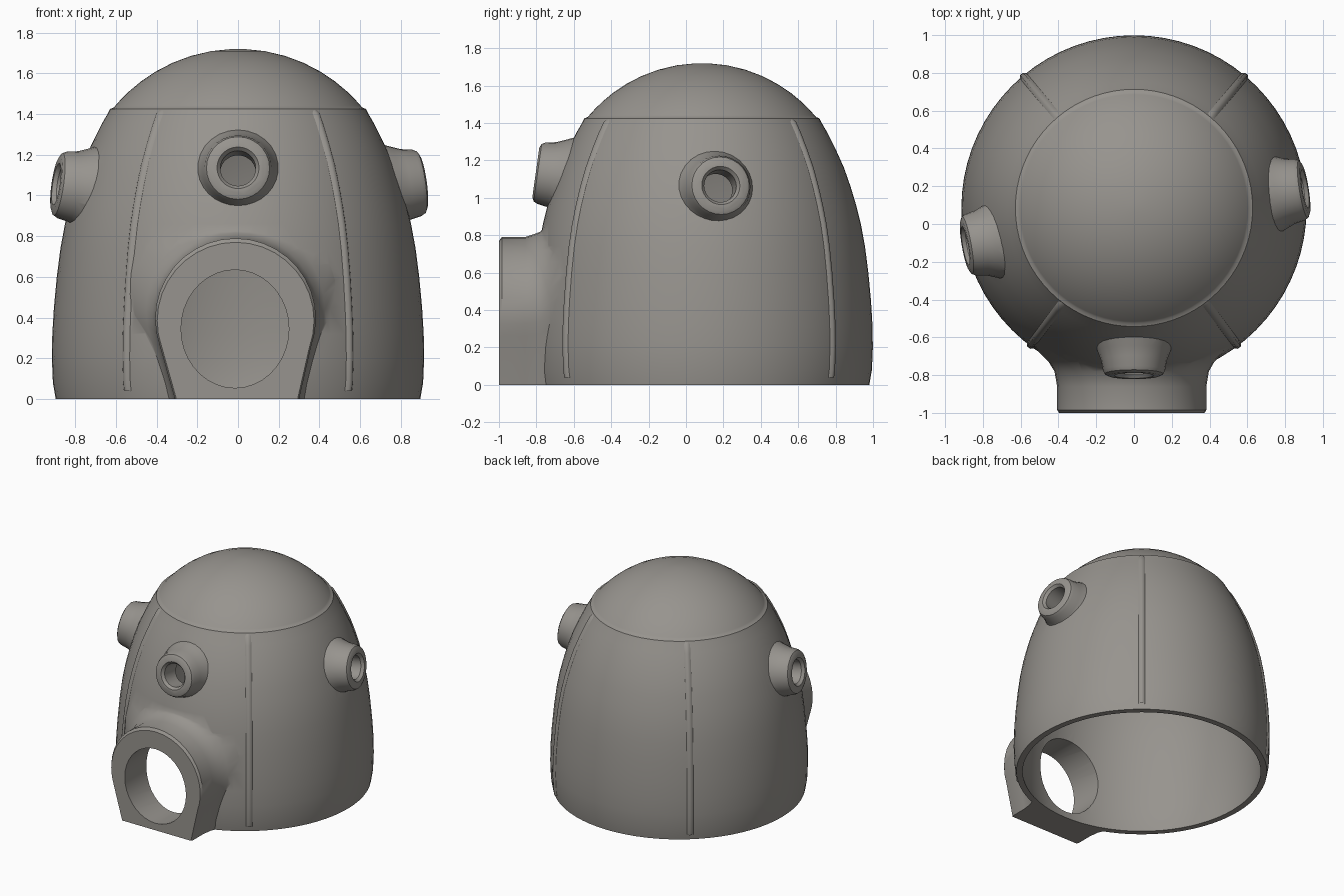
import bpy, bmesh
from math import sin, cos, pi, radians, sqrt
from mathutils import Matrix, Vector

if "Cube" in bpy.data.objects:
    bpy.data.objects.remove(bpy.data.objects["Cube"])

CY = 0.085      # dome axis position on y
WALL = 0.045

stone = bpy.data.materials.new("warm grey")
stone.diffuse_color = (0.31, 0.295, 0.272, 1)
stone.use_nodes = True
stone.node_tree.nodes["Principled BSDF"].inputs["Base Color"].default_value = stone.diffuse_color


def make_object(name, bm):
    bmesh.ops.recalc_face_normals(bm, faces=bm.faces)
    me = bpy.data.meshes.new(name)
    bm.to_mesh(me)
    bm.free()
    me.materials.append(stone)
    ob = bpy.data.objects.new(name, me)
    bpy.context.collection.objects.link(ob)
    return ob


def loft(name, rings):
    """Closed solid from a stack of equal-sized point rings."""
    bm = bmesh.new()
    rows = [[bm.verts.new(p) for p in ring] for ring in rings]
    n = len(rows[0])
    for a, b in zip(rows, rows[1:]):
        for i in range(n):
            j = (i + 1) % n
            bm.faces.new((a[i], a[j], b[j], b[i]))
    bm.faces.new(rows[0])
    bm.faces.new(rows[-1])
    return make_object(name, bm)


def lathe(name, profile, n, matrix):
    return loft(name, [[matrix @ Vector((r * cos(2 * pi * i / n), r * sin(2 * pi * i / n), h))
                        for i in range(n)] for r, h in profile])


def combine(target, other, operation):
    mod = target.modifiers.new("cut", 'BOOLEAN')
    mod.operation = operation
    mod.solver = 'EXACT'
    mod.object = other
    deps = bpy.context.evaluated_depsgraph_get()
    me = bpy.data.meshes.new_from_object(target.evaluated_get(deps))
    target.modifiers.clear()
    target.data = me
    bpy.data.objects.remove(other)


def shade(ob, angle):
    bpy.ops.object.select_all(action='DESELECT')
    ob.select_set(True)
    bpy.context.view_layer.objects.active = ob
    bpy.ops.object.shade_smooth_by_angle(angle=radians(angle))


# Dome profile: bulging wall, then a spherical cap above a small ledge
wall = [(.895, 0), (.909, .08), (.914, .2), (.912, .32), (.904, .45), (.89, .6), (.872, .74),
        (.85, .86), (.825, .96), (.795, 1.06), (.76, 1.16), (.715, 1.26), (.67, 1.35), (.638, 1.405)]
cap = []
for k in range(10):
    r = .61 * cos(k / 9.3 * pi / 2)
    cap.append((r, .93 + sqrt(.79 ** 2 - r * r)))


def wall_radius(z):
    for (r0, z0), (r1, z1) in zip(wall, wall[1:]):
        if z0 <= z <= z1:
            return r0 + (r1 - r0) * (z - z0) / (z1 - z0)
    return wall[-1][0]


axis = Matrix.Translation((0, CY, 0))
shell = lathe("dome_shell", wall + [(.628, 1.425)] + cap, 72, axis)

# Doorway: arched tube flaring into the wall
outline = [(-.012 + .395 * cos(radians(a)), .395 + .395 * sin(radians(a))) for a in range(-20, 201, 10)]
outline += [(-.31, 0), (.30, 0)]
steps = [(-1, .975), (-.985, 1), (-.86, 1), (-.78, 1.035), (-.73, 1.11), (-.67, 1.26), (-.6, 1.38), (-.5, 1.38)]
door = loft("doorway", [[(x * s, y, z * s) for x, z in outline] for y, s in steps])
combine(shell, door, 'UNION')

# Portholes: flared round collars (position angle, facing angle, height)
ports = [(270, 270, 1.12), (6, 9, 1.05), (193, 190, 1.04)]
collar = [(.25, -.2), (.225, -.09), (.195, -.02), (.175, .03), (.165, .085), (.155, .105), (.135, .115)]
frames = []
for pos, face, z in ports:
    a, f, t = radians(pos), radians(face), radians(8)
    r = wall_radius(z)
    out = Vector((cos(f) * cos(t), sin(f) * cos(t), sin(t)))
    m = Matrix.Translation((r * cos(a), CY + r * sin(a), z)) @ out.to_track_quat('Z', 'Y').to_matrix().to_4x4()
    frames.append(m)
    combine(shell, lathe("porthole_collar", collar, 28, m), 'UNION')

# Hollow interior, open underneath
inner = [(.85, -.1)] + [(r - WALL, z) for r, z in wall] + [(r * .94, z - WALL) for r, z in cap]
combine(shell, lathe("interior", inner, 72, axis), 'DIFFERENCE')

# Door opening and porthole openings
ring = [(-.015 + .265 * cos(2 * pi * i / 36), .345 + .29 * sin(2 * pi * i / 36)) for i in range(36)]
combine(shell, loft("door_hole", [[(x, y, z) for x, z in ring] for y in (-1.2, -.3)]), 'DIFFERENCE')
for m in frames:
    hole = [(.087, -.35), (.087, .095), (.105, .117), (.105, .2)]
    combine(shell, lathe("port_hole", hole, 28, m), 'DIFFERENCE')
shade(shell, 32)

# Raised panel seams running up the wall
for name, deg in (("front_right_seam", 270 + 37), ("front_left_seam", 270 - 37),
                  ("back_right_seam", 90 - 40), ("back_left_seam", 90 + 40)):
    bm = bmesh.new()
    rows = []
    for r, z in [(wall_radius(.04), .04)] + wall[1:] + [(.61, 1.425)]:
        row = []
        for off, lift in ((-.028, -.006), (-.01, .012), (.01, .012), (.028, -.006)):
            a = radians(deg) + off / r
            row.append(bm.verts.new(((r + lift) * cos(a), CY + (r + lift) * sin(a), z)))
        rows.append(row)
    for p, q in zip(rows, rows[1:]):
        for i in range(3):
            bm.faces.new((p[i], p[i + 1], q[i + 1], q[i]))
    seam = make_object(name, bm)
    centre = Vector((0, CY, .7))
    if (seam.data.polygons[1].center - centre).dot(seam.data.polygons[1].normal) < 0:
        seam.data.flip_normals()
    shade(seam, 60)
